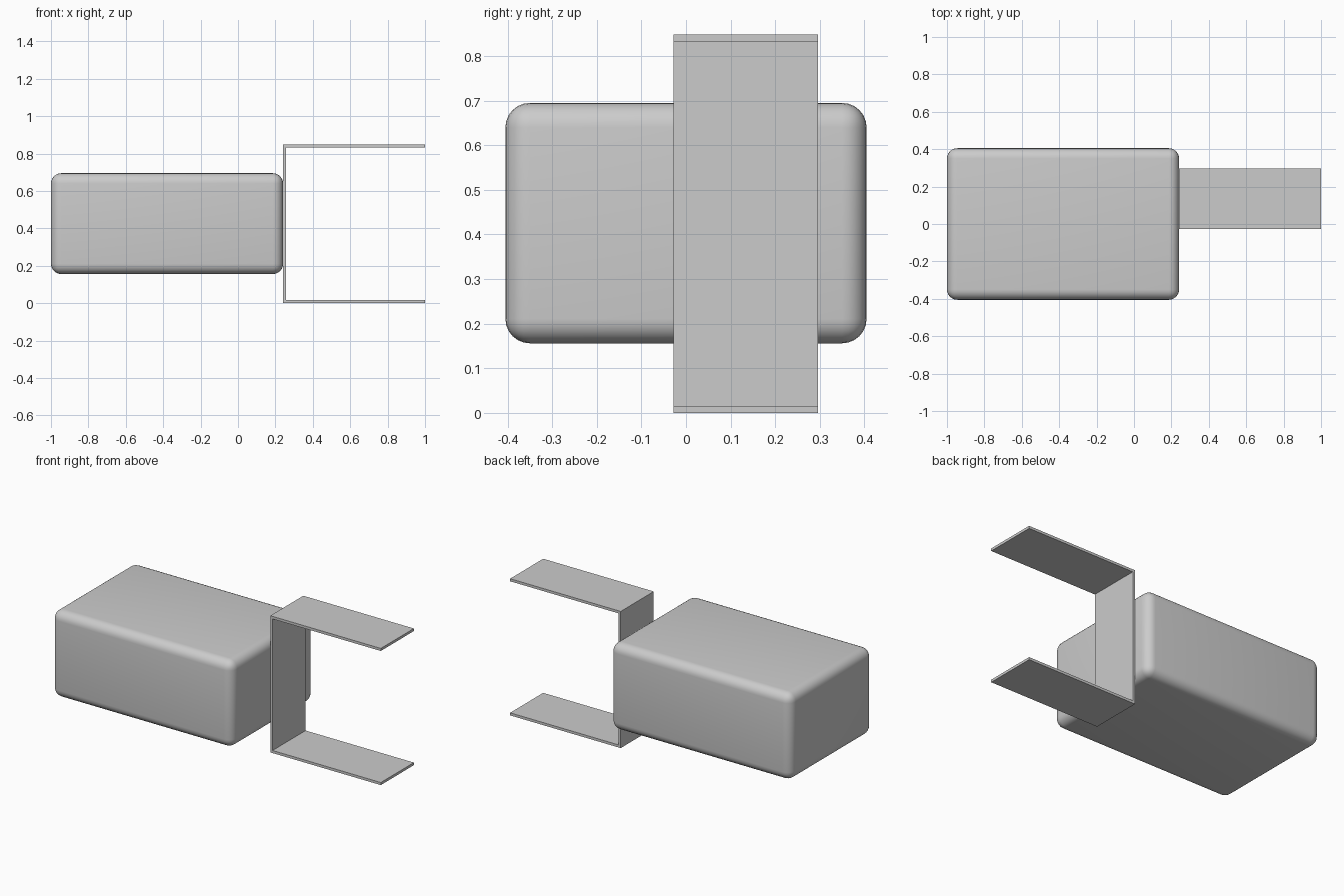
import bpy, bmesh

if "Cube" in bpy.data.objects:
    bpy.data.objects.remove(bpy.data.objects["Cube"])


def make_object(name, bm):
    bmesh.ops.recalc_face_normals(bm, faces=bm.faces)
    mesh = bpy.data.meshes.new(name)
    bm.to_mesh(mesh)
    bm.free()
    obj = bpy.data.objects.new(name, mesh)
    bpy.context.collection.objects.link(obj)
    return obj


# Rounded block body
x0, x1, half_y, z0, z1 = -1.0, 0.241, 0.405, 0.156, 0.695
bm = bmesh.new()
bmesh.ops.create_cube(bm, size=1)
for v in bm.verts:
    v.co.x = x0 if v.co.x < 0 else x1
    v.co.y = half_y if v.co.y > 0 else -half_y
    v.co.z = z0 if v.co.z < 0 else z1
bmesh.ops.bevel(bm, geom=bm.edges[:], offset=0.055, segments=6,
                profile=0.5, affect='EDGES')
body = make_object("rounded_body", bm)
bpy.context.view_layer.objects.active = body
body.select_set(True)
bpy.ops.object.shade_smooth_by_angle(angle=0.6)

# Thin C-shaped bracket: side profile extruded along y
left, right, top, t = 0.241, 1.0, 0.848, 0.016
profile = [(right, 0), (left, 0), (left, top), (right, top),
           (right, top - t), (left + t, top - t), (left + t, t), (right, t)]
y_front, y_back = -0.028, 0.296
bm = bmesh.new()
face = bm.faces.new([bm.verts.new((x, y_front, z)) for x, z in profile])
ext = bmesh.ops.extrude_face_region(bm, geom=[face])
for v in ext["geom"]:
    if isinstance(v, bmesh.types.BMVert):
        v.co.y = y_back
make_object("c_bracket", bm)
